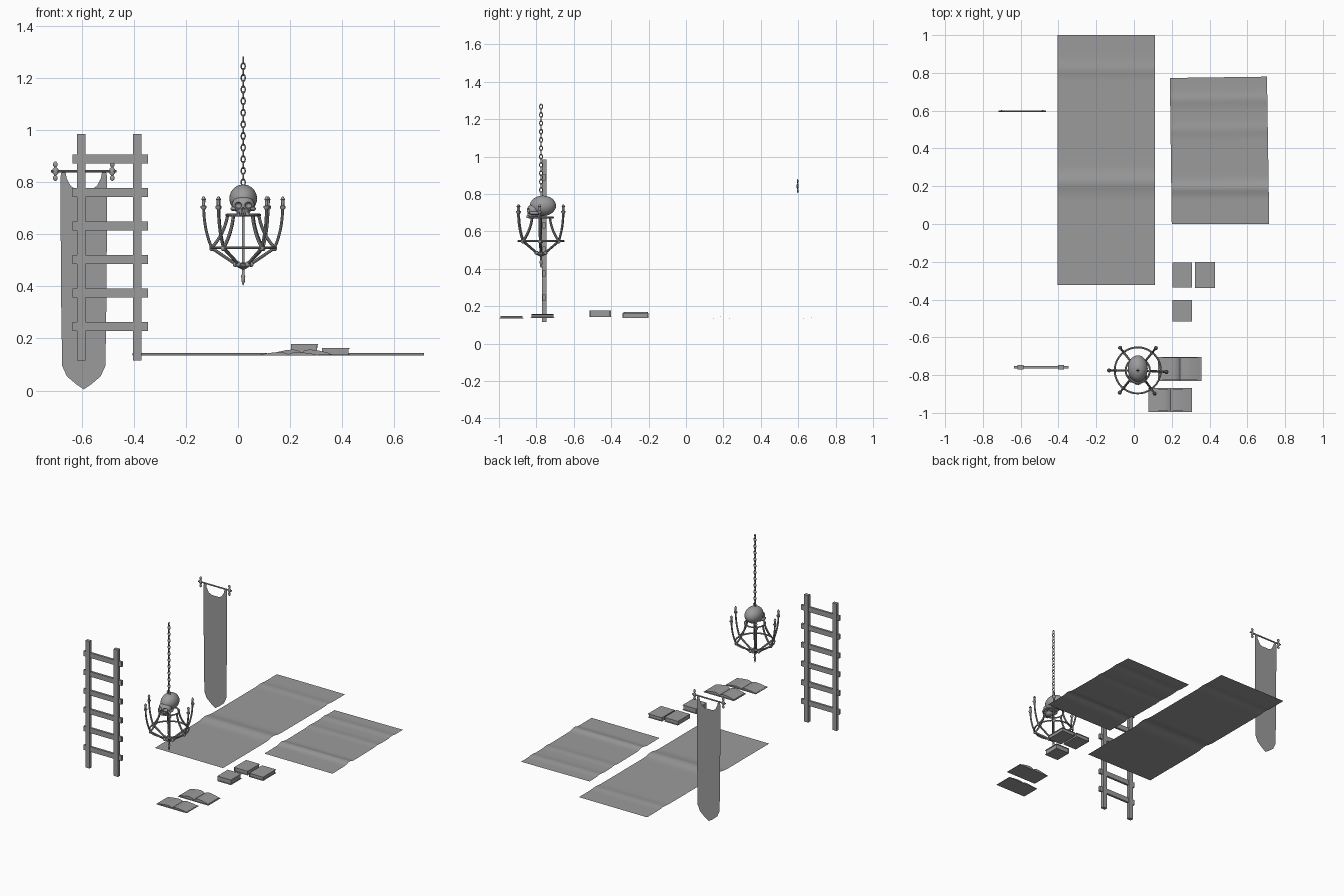
import bpy, bmesh, math
from mathutils import Vector, Matrix

cube = bpy.data.objects.get("Cube")
if cube:
    bpy.data.objects.remove(cube, do_unlink=True)

GREY = (0.33, 0.33, 0.33, 1)
mat = bpy.data.materials.new("plain grey")
mat.use_nodes = True
mat.diffuse_color = GREY
mat.node_tree.nodes["Principled BSDF"].inputs["Base Color"].default_value = GREY


def finish(name, bm, smooth=False):
    """Turn a bmesh into a named object."""
    me = bpy.data.meshes.new(name)
    bm.to_mesh(me)
    bm.free()
    ob = bpy.data.objects.new(name, me)
    bpy.context.collection.objects.link(ob)
    me.materials.append(mat)
    if smooth:
        activate(ob)
        bpy.ops.object.shade_smooth_by_angle(angle=math.radians(40))
    return ob


def activate(ob):
    bpy.ops.object.select_all(action='DESELECT')
    ob.select_set(True)
    bpy.context.view_layer.objects.active = ob


def add_box(bm, lo, hi):
    lo, hi = Vector(lo), Vector(hi)
    m = Matrix.Translation((lo + hi) / 2) @ Matrix.Diagonal((*(hi - lo), 1))
    bmesh.ops.create_cube(bm, size=1, matrix=m)


def add_ball(bm, centre, radii, segs=32):
    m = Matrix.Translation(centre) @ Matrix.Diagonal((*radii, 1))
    bmesh.ops.create_uvsphere(bm, u_segments=segs, v_segments=segs // 2, radius=1, matrix=m)


def add_tube(bm, points, radius, sides=8, closed=False):
    """Sweep a round section along a path."""
    pts = [Vector(p) for p in points]
    n, rings = len(pts), []
    normal = None
    for i, p in enumerate(pts):
        a = pts[i - 1] if closed or i else p
        b = pts[(i + 1) % n] if closed or i < n - 1 else p
        t = (b - a).normalized()
        normal = t.orthogonal() if normal is None else normal - t * normal.dot(t)
        normal.normalize()
        side = t.cross(normal)
        rings.append([bm.verts.new(p + radius * (normal * math.cos(k * math.tau / sides)
                      + side * math.sin(k * math.tau / sides))) for k in range(sides)])
    for i in range(n if closed else n - 1):
        r, s = rings[i], rings[(i + 1) % n]
        for k in range(sides):
            j = (k + 1) % sides
            bm.faces.new((r[k], r[j], s[j], s[k]))
    if not closed:
        bm.faces.new(rings[0][::-1])
        bm.faces.new(rings[-1])


def add_lathe(bm, profile, matrix, sides=10):
    """Revolve (radius, height) points about the local z axis."""
    rings = [[bm.verts.new(matrix @ Vector((r * math.cos(k * math.tau / sides),
              r * math.sin(k * math.tau / sides), z))) for k in range(sides)] for r, z in profile]
    for r, s in zip(rings, rings[1:]):
        for k in range(sides):
            j = (k + 1) % sides
            bm.faces.new((r[k], r[j], s[j], s[k]))
    bm.faces.new(rings[0][::-1])
    bm.faces.new(rings[-1])


def bezier(a, b, c, d, n=12):
    a, b, c, d = map(Vector, (a, b, c, d))
    ts = [i / n for i in range(n + 1)]
    return [a*(1-t)**3 + 3*b*t*(1-t)**2 + 3*c*t*t*(1-t) + d*t**3 for t in ts]


# Ladder: two rails crossed by six rungs
bm = bmesh.new()
for x in (-0.602, -0.387):
    add_box(bm, (x - .016, -.77, .115), (x + .016, -.747, .985))
finish("ladder_rails", bm)
bm = bmesh.new()
for i in range(6):
    z = .246 + i * .1287
    add_box(bm, (-.636, -.766, z - .017), (-.346, -.751, z + .017))
finish("ladder_rungs", bm)

# Banner: scooped top, pointed bottom, hung from a rod
bm = bmesh.new()
half = [(0, .005), (.03, .025), (.065, .055), (.083, .095), (.087, .35), (.09, .82),
        (.084, .845), (.071, .845), (.066, .815), (.05, .785), (.03, .773)]
outline = half + [(-x, z) for x, z in half[:0:-1]]
bm.faces.new([bm.verts.new((-.592 + x, .6, z)) for x, z in outline])
finish("banner_cloth", bm)
bm = bmesh.new()
add_tube(bm, [(-.718, .597, .842), (-.466, .597, .842)], .005)
knob = [(.003, -.037), (.009, -.03), (.009, -.022), (.004, -.016), (.011, -.008),
        (.011, .008), (.004, .016), (.009, .022), (.009, .03), (.003, .037)]
for x in (-.701, -.483):
    add_lathe(bm, knob, Matrix.Translation((x, .597, .842)) @ Matrix.Diagonal((1, .5, 1, 1)))
finish("banner_rod", bm, True)


# Rugs: thin sheets with soft folds across them
def rug(name, corners, folds, rows=70):
    (x0, y0), (x1, y1), (x2, y2), (x3, y3) = corners
    bm = bmesh.new()
    prev = None
    for i in range(rows + 1):
        t = i / rows
        l = Vector((x0 + (x3 - x0) * t, y0 + (y3 - y0) * t, .134))
        r = Vector((x1 + (x2 - x1) * t, y1 + (y2 - y1) * t, .134))
        for v in (l, r):
            v.z += sum(h * math.exp(-((v.y - c) / w) ** 2) for c, h, w in folds)
        cur = (bm.verts.new(l), bm.verts.new(r))
        if prev:
            bm.faces.new((prev[0], prev[1], cur[1], cur[0]))
        prev = cur
    finish(name, bm, True)


rug("large_rug", [(-.405, -.322), (.112, -.322), (.112, 1), (-.405, 1)],
    [(.22, .011, .045), (.82, .005, .03)])
rug("small_rug", [(.2, 0), (.716, 0), (.704, .78), (.19, .773)],
    [(.19, .01, .03), (.5, .004, .03), (.66, .005, .03)])


# Closed books: two boards, a spine and an inset page block
def closed_book(name, x0, x1, y0, y1, z0, z1):
    bm = bmesh.new()
    c = .004
    add_box(bm, (x0, y0, z0), (x1, y1, z0 + c))
    add_box(bm, (x0, y0, z1 - c), (x1, y1, z1))
    add_box(bm, (x0, y0, z0 + c), (x0 + c, y1, z1 - c))
    add_box(bm, (x0 + c, y0 + c, z0 + c), (x1 - c, y1 - c, z1 - c))
    finish(name, bm)


closed_book("thick_book", .204, .307, -.515, -.402, .143, .178)
closed_book("left_book", .204, .307, -.335, -.203, .141, .169)
closed_book("right_book", .323, .428, -.34, -.2, .137, .163)


# Open books: flat cover beneath two curved leaves of pages
def open_book(name, cx, y0, y1, z, h):
    bm = bmesh.new()
    add_box(bm, (cx - .115, y0, z), (cx + .115, y1, z + .003))
    arch = [(0, .35), (.01, .75), (.03, 1), (.06, .85), (.09, .55), (.109, .3)]
    top = [(-x, a) for x, a in arch[:0:-1]] + arch
    section = [(-.109, .1)] + top + [(.109, .1)]
    ends = [[bm.verts.new((cx + x, y, z + h * a)) for x, a in section]
            for y in (y0 + .005, y1 - .005)]
    n = len(section)
    bm.faces.new(ends[0])
    bm.faces.new(ends[1][::-1])
    for i in range(n):
        j = (i + 1) % n
        bm.faces.new((ends[0][i], ends[1][i], ends[1][j], ends[0][j]))
    bmesh.ops.recalc_face_normals(bm, faces=bm.faces)
    finish(name, bm, True)


open_book("open_book_back", .243, -.832, -.703, .137, .021)
open_book("open_book_front", .193, -.996, -.868, .134, .014)

# Chandelier: rings, ribs, candle arms and a central spike
CX, CY = .02, -.775


def at(r, z, ang):
    return Vector((CX + r * math.cos(ang), CY + r * math.sin(ang), z))


bm = bmesh.new()
for r, z, thick in ((.122, .548, .005), (.064, .674, .005), (.024, .482, .006)):
    add_tube(bm, [at(r, z, k * math.tau / 40) for k in range(40)], thick, 8, True)
finish("chandelier_rings", bm, True)

arms, candles = bmesh.new(), bmesh.new()
cup = [(.004, -.012), (.011, -.004), (.011, .003), (.006, .006), (.0065, .026),
       (.009, .028), (.003, .04)]
for deg in (-3, 51, 128, 180, 231, 306):
    a = math.radians(deg)
    add_tube(arms, bezier(at(.06, .674, a), at(.068, .62, a), at(.095, .575, a), at(.122, .548, a)), .006)
    add_tube(arms, [at(.122, .548, a), at(.024, .482, a)], .006)
    add_tube(arms, bezier(at(.118, .54, a), at(.138, .59, a), at(.15, .63, a), at(.152, .705, a)), .0055)
    add_ball(arms, at(.12, .546, a), (.011, .011, .011), 10)
    add_ball(arms, at(.03, .485, a), (.011, .011, .011), 10)
    add_lathe(candles, cup, Matrix.Translation(at(.152, .705, a)))
finish("chandelier_arms", arms, True)
finish("candles", candles, True)

bm = bmesh.new()
spike = [(.001, .404), (.006, .418), (.008, .44), (.005, .446), (.005, .465), (.022, .474),
         (.022, .486), (.005, .492), (.005, .674)]
add_lathe(bm, spike, Matrix.Translation((CX, CY, 0)), 12)
finish("central_spike", bm, True)

# Skull: cranium, cheeks and jaw joined, then sockets and nose cut away
def ball_object(name, parts):
    bm = bmesh.new()
    for (x, y, z), radii in parts:
        add_ball(bm, (CX + x, CY + y, z), radii)
    return finish(name, bm)


skull = ball_object("skull", [((0, .01, .737), (.053, .07, .054))])
shapes = [("face", [((0, -.04, .713), (.043, .035, .034))], 'UNION'),
          ("jaw", [((0, -.044, .69), (.027, .03, .02))], 'UNION'),
          ("cheeks", [((s * .036, -.035, .698), (.013, .03, .009)) for s in (-1, 1)], 'UNION'),
          ("sockets", [((s * .02, -.075, .712), (.014, .024, .012)) for s in (-1, 1)], 'DIFFERENCE'),
          ("nose", [((0, -.08, .694), (.007, .02, .01))], 'DIFFERENCE')]
for name, parts, op in shapes:
    tool = ball_object(name, parts)
    mod = skull.modifiers.new(name, 'BOOLEAN')
    mod.operation, mod.object, mod.solver = op, tool, 'EXACT'
    activate(skull)
    bpy.ops.object.modifier_apply(modifier=mod.name)
    bpy.data.objects.remove(tool, do_unlink=True)
activate(skull)
bpy.ops.object.shade_smooth_by_angle(angle=math.radians(40))

bm = bmesh.new()
for i in range(8):
    a = math.radians(-90 + (i - 3.5) * 18)
    add_box(bm, (CX + .026 * math.cos(a) - .003, CY - .047 + .027 * math.sin(a) - .003, .672),
            (CX + .026 * math.cos(a) + .003, CY - .047 + .027 * math.sin(a) + .003, .686))
finish("teeth", bm)

# Chain: oval links, each turned a quarter from the last
bm = bmesh.new()
for i in range(22):
    zc, turn = .799 + i * .0223, i * math.pi / 2
    link = []
    for k in range(14):
        t = k * math.tau / 14
        w = .0075 * math.cos(t)
        link.append((CX + w * math.cos(turn), CY + w * math.sin(turn), zc + .0135 * math.sin(t)))
    add_tube(bm, link, .0028, 6, True)
finish("chain", bm, True)
